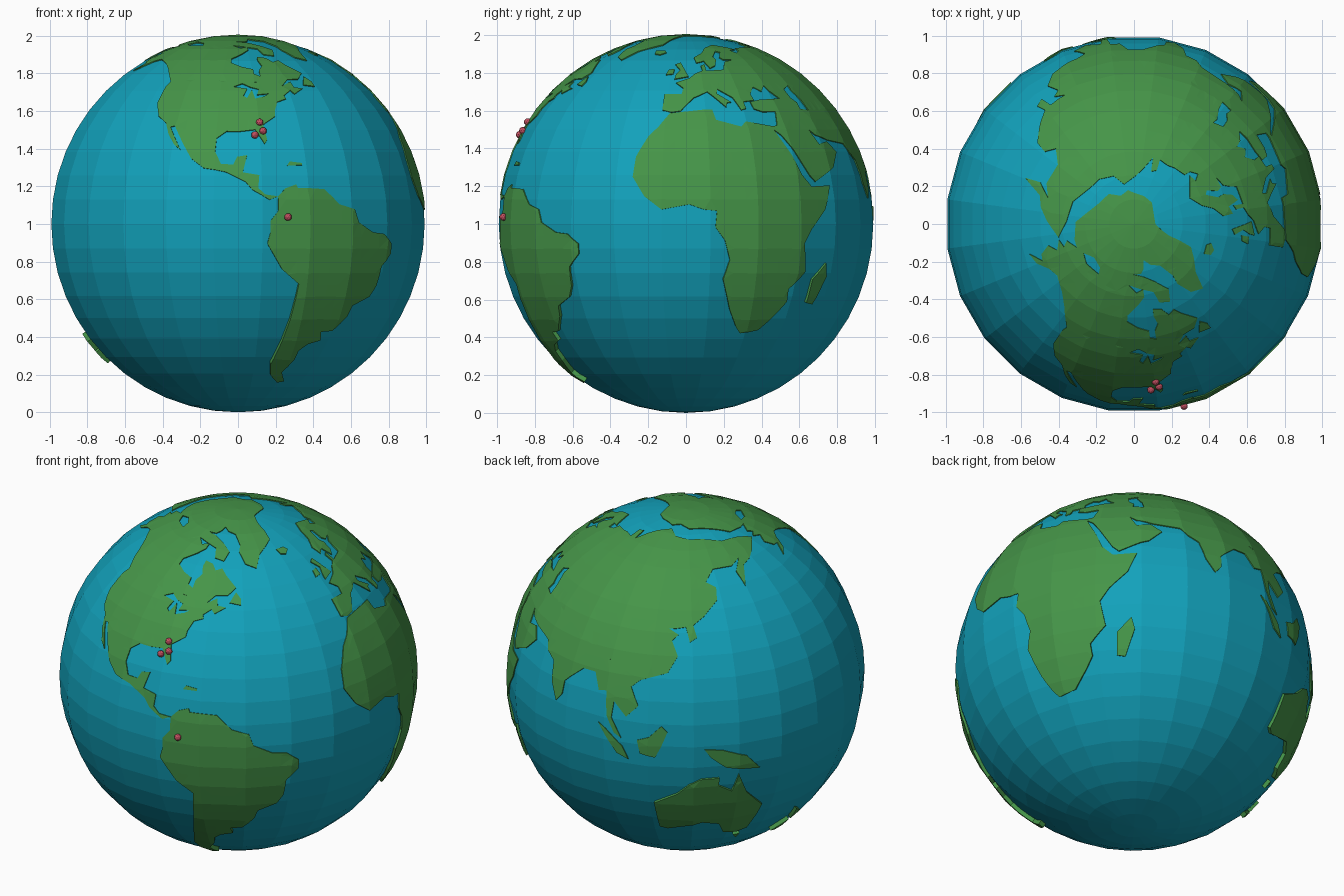
import bpy, bmesh
from math import radians, sin, cos
from mathutils import Vector, Matrix
from mathutils.bvhtree import BVHTree
from mathutils.geometry import delaunay_2d_cdt

CENTRE = (0, 0, 1)


def material(name, colour):
    m = bpy.data.materials.new(name)
    m.diffuse_color = (*colour, 1)
    return m


SEA = material("sea_blue", (0.006, 0.36, 0.5))
LAND = material("land_green", (0.06, 0.3, 0.065))
PIN = material("pin_red", (0.55, 0.08, 0.12))


def add_object(name, bm, mat, location=CENTRE):
    me = bpy.data.meshes.new(name)
    bm.to_mesh(me)
    me.materials.append(mat)
    ob = bpy.data.objects.new(name, me)
    ob.location = location
    bpy.context.collection.objects.link(ob)


def ball(lon, lat):
    a, b = radians(lon), radians(lat)
    return Vector((cos(b) * cos(a), cos(b) * sin(a), sin(b)))


# Ocean: flat-faced ball, turned half a segment
sea = bmesh.new()
bmesh.ops.create_uvsphere(sea, u_segments=24, v_segments=24, radius=1,
                          matrix=Matrix.Rotation(radians(7.5), 4, 'Z'))
add_object("ocean", sea, SEA)
TREE = BVHTree.FromBMesh(sea)


def surface(d):
    hit = TREE.ray_cast(Vector(), (d + Vector((1e-4, 2e-4, 1.3e-4))).normalized())
    r = hit[3] if hit[3] else 0.99
    return d * (r + 0.006 + 0.024 * max(0, -d.z))


# Points on the ocean's facet lines, used inside the land plates
GRID = [ball(0, 90)]
for i in range(-16, 24):
    lat = i * 3.75
    step = 3.75 if abs(lat) < 60 else 7.5 if abs(lat) < 80 else 15
    GRID += [ball(7.5 + k * step, lat) for k in range(int(360 / step))]


def dense(pts, step=0.04):
    """Closed outline in longitude/latitude, refined along the ball."""
    vs = [ball(*p) for p in pts]
    out = []
    for a, b in zip(vs, vs[1:] + vs[:1]):
        n = max(1, int((b - a).length / step))
        out += [a.lerp(b, k / n).normalized() for k in range(n)]
    return out


def land(name, outline, *holes):
    loops = [dense(o) for o in (outline,) + holes]
    c = sum(loops[0], Vector()).normalized()
    e1 = c.orthogonal().normalized()
    e2 = c.cross(e1)
    flat = lambda p: Vector((p.dot(e1), p.dot(e2))) / (1 + p.dot(c))
    pts, edges = [], []
    for loop in loops:
        s, n = len(pts), len(loop)
        pts += [flat(p) for p in loop]
        edges += [(s + k, s + (k + 1) % n) for k in range(n)]
    segs = [(*pts[a], *pts[b]) for a, b in edges]

    def inside(x, y):
        odd = False
        for ax, ay, bx, by in segs:
            if (ay > y) != (by > y) and x < ax + (y - ay) * (bx - ax) / (by - ay):
                odd = not odd
        return odd

    reach = min(p.dot(c) for p in loops[0])
    pts += [q for q in (flat(p) for p in GRID if p.dot(c) > reach) if inside(*q)]
    res = delaunay_2d_cdt(pts, edges, [], 0, 1e-6)
    bm = bmesh.new()
    vs = []
    for u, v in res[0]:
        s = u * u + v * v
        vs.append(bm.verts.new((e1 * 2 * u + e2 * 2 * v + c * (1 - s)) / (1 + s) * 0.96))
    for f in res[2]:
        m = sum((res[0][k] for k in f), Vector((0, 0))) / len(f)
        if inside(*m):
            bm.faces.new([vs[k] for k in f])
    ext = bmesh.ops.extrude_face_region(bm, geom=bm.faces[:])
    for v in ext["geom"]:
        if isinstance(v, bmesh.types.BMVert):
            v.co = surface(v.co.normalized())
    bmesh.ops.delete(bm, geom=[v for v in bm.verts if not v.link_faces], context='VERTS')
    add_object(name, bm, LAND)


# Americas
land("north_america_north", [
    (-168, 66), (-162, 67), (-166, 68.5), (-157, 71), (-150, 70.5), (-135, 69), (-125, 70), (-115, 69),
    (-105, 68.5), (-95, 71), (-88, 68.5), (-82, 69.5), (-82, 67), (-87, 64.5), (-94, 61), (-94, 58.7),
    (-88, 56.5), (-82, 55), (-82, 52.5), (-79, 51.5), (-79, 54.5), (-76.5, 57), (-78, 60), (-77.5, 62.4),
    (-72, 61.5), (-69, 59), (-65, 60), (-62, 57.5), (-56, 53), (-60, 50.3), (-66, 50), (-70, 47),
    (-80, 48.5), (-95, 49), (-123, 49), (-130, 55), (-137, 58.5), (-146, 60.7), (-152, 59.5),
    (-158, 56.2), (-164, 54.7), (-158, 58.5), (-162, 59), (-166, 62), (-161, 64.5)])
land("north_america_south", [
    (-123, 49), (-95, 49), (-80, 48.5), (-70, 47), (-65, 49), (-64.5, 46.5), (-60.5, 46), (-65.5, 43.6),
    (-67, 45), (-70.5, 43), (-70, 41.7), (-74, 40.5), (-75.8, 37), (-76, 35), (-81, 31.8), (-80, 26.5),
    (-81, 25.2), (-82.7, 28), (-84, 30), (-89.5, 29.5), (-94, 29.5), (-97.3, 27), (-97.5, 22.5),
    (-95.5, 18.6), (-91.5, 18.5), (-90.3, 21), (-87, 21.5), (-88.5, 16), (-83.3, 15), (-83.7, 11),
    (-81.5, 9), (-77.5, 8.5), (-80.3, 7.4), (-85.5, 10.5), (-87.6, 13), (-94, 16.1), (-101, 17.3),
    (-105.5, 20.5), (-109, 25.5), (-113, 31.3), (-114.7, 31), (-109.5, 23.2), (-112, 25),
    (-114.8, 28.5), (-117, 32.5), (-121, 35), (-124, 40), (-124, 47)],
    [(-92, 46.8), (-88, 48.3), (-84.5, 46.5), (-81, 45.5), (-82, 43.2), (-77, 43.8), (-79, 42.7),
     (-83, 41.6), (-84, 45.3), (-86.3, 42), (-87.7, 43), (-86, 45.8)])
land("polar_land", [
    (-150, 70.5), (-165, 71), (178, 72), (165, 75.5), (150, 77.5), (130, 78), (115, 80.5), (100, 79.5),
    (90, 80.5), (70, 81), (50, 81.5), (20, 83.5), (0, 83.5), (-12, 81.5), (-18, 79), (-20, 75),
    (-22, 71), (-30, 68.5), (-38, 65.5), (-43, 60), (-50, 62), (-54, 67), (-53, 70), (-58, 75),
    (-68, 76.5), (-75, 78.5), (-78, 76), (-82, 74.5), (-92, 74.5), (-80, 73.5), (-70, 71), (-62, 67),
    (-65, 63), (-72, 64), (-74, 68), (-85, 69.8), (-95, 71), (-105, 68.5), (-115, 69), (-125, 70),
    (-135, 69)],
    [(-125, 71), (-140, 70.8), (-150, 72), (-140, 74), (-128, 73)])
land("south_america", [
    (-77.5, 8.5), (-75, 11), (-71.5, 12.2), (-71, 11), (-68, 11), (-62, 10.7), (-57, 6), (-51.5, 4.5),
    (-50, 0.5), (-44, -2.5), (-39, -3), (-35, -6), (-35, -9), (-39, -13), (-39.5, -19), (-41.5, -22.5),
    (-48, -25.5), (-49, -29), (-53.5, -34), (-58, -34.5), (-57, -37.5), (-62, -39), (-65, -41.5),
    (-65.5, -45), (-69, -50.5), (-65.5, -54.8), (-69, -55.5), (-74, -52), (-75.5, -47), (-73.5, -40),
    (-71.5, -30), (-70.2, -18.5), (-76, -14), (-81, -6), (-80, -2.5), (-80, 1), (-77.5, 4)])

# Africa
land("africa", [
    (-6, 35.8), (10, 37.2), (11, 33.5), (20, 31), (22, 32.8), (32.5, 31.2), (32.5, 30), (34, 27), (37, 21),
    (39.5, 15), (43, 11.5), (51, 11.8), (48, 4.5), (42, -1.5), (39, -6), (40.6, -14.5), (35, -20),
    (35.4, -24), (32.5, -28), (27, -33.7), (20, -34.8), (18, -32.5), (15, -27), (11.8, -17),
    (13.7, -11), (12, -5), (9, -1), (9.5, 4), (5.5, 4.4), (1, 6), (-7.5, 4.4), (-13, 8.5),
    (-17, 14.5), (-16.5, 21), (-13, 27.8), (-9.7, 31)])

# Europe and Asia, meeting along shared borders
land("europe", [
    (-9, 37), (-5.5, 36.2), (-2, 36.8), (0, 39), (3.2, 42), (6, 43), (9, 44.3), (12.3, 41.7), (15.8, 38.2),
    (16.5, 40), (18.3, 40.2), (13, 43.7), (13.7, 45.5), (19.4, 42), (21.5, 37), (23.5, 37.5),
    (23.5, 40.3), (28.5, 41), (28, 43.5), (31, 46.5), (34, 44.5), (37, 47), (38, 44.5), (41.5, 41.7),
    (48, 42), (47.5, 45.5), (52, 47), (60, 47), (60, 69), (54, 68.5), (44, 68), (43, 66), (38, 64.5),
    (35, 66.5), (41, 67), (30, 70), (25, 71), (15, 68), (11, 64.5), (5, 61.5), (6, 58.2),
    (10.5, 59.3), (13, 55.5), (16.5, 57), (18.5, 60), (17.5, 62), (22, 65.7), (25, 65), (21.5, 61.5),
    (23, 60), (30, 60), (23.5, 59), (21.5, 57), (20, 54.6), (10.5, 54), (10.5, 57.5), (8.2, 56.8),
    (8.5, 54), (4.5, 52.5), (1.7, 50.5), (-1.5, 49.5), (-4.6, 48.4), (-1.2, 46), (-1.8, 43.5),
    (-9, 43.3)])
land("asia_north", [
    (60, 69), (68, 68.5), (67, 72), (72, 73), (74, 68.5), (80, 72.5), (87, 75), (104, 77.5), (113, 74),
    (128, 72.5), (140, 72.5), (160, 69.8), (178, 69), (-170, 66), (178, 62.5), (170, 60), (163, 58.5),
    (157, 51.2), (156, 57), (163, 61.5), (155, 59.3), (142, 59.3), (136, 54.8), (141, 52.5),
    (140, 48), (133, 43), (128, 40), (129.4, 36), (126.5, 34.5), (125, 39.5), (121, 39), (118, 39),
    (122, 37), (119.5, 35), (122, 30), (118.5, 24.5), (109, 21.5), (98, 26), (80, 32), (62, 37),
    (54, 37), (53.5, 41), (51.5, 45), (52, 47), (60, 47)])
land("asia_south", [
    (41.5, 41.7), (48, 42), (50, 40), (49.5, 37.5), (54, 37), (62, 37), (80, 32), (98, 26), (109, 21.5),
    (106, 19), (109, 13), (105, 9), (100.5, 13.5), (100, 8), (103.5, 1.5), (101, 3), (98.3, 8.5),
    (97.5, 16.5), (94.5, 16), (92, 21.5), (87, 21.5), (80.3, 15.5), (80, 11), (77.5, 8), (74.5, 13),
    (72.8, 20), (69, 22), (66.5, 25.2), (57, 26.5), (51, 28), (48.5, 30), (51, 25), (56, 26),
    (59.8, 22.5), (55, 17.5), (45, 13), (42.8, 15), (39, 21.5), (35, 28), (32.5, 30), (32.5, 31.2),
    (34.5, 31.5), (36, 36.5), (30.5, 36.5), (27, 37.5), (26.5, 40.3), (31, 41.2), (36, 41.3)])

# Australia and the islands
land("australia", [
    (114, -22), (122, -18), (126, -14), (130, -12), (136, -12), (136, -15), (140.5, -17.5), (142.5, -11),
    (146, -19), (153, -26), (150, -37.5), (146, -39), (140, -38), (137.5, -33), (131, -31.5),
    (124, -33.5), (118, -35), (115, -34)])
land("tasmania", [(145, -41), (148, -41), (147, -43.5)])
land("new_zealand_north", [(173, -35), (178, -38), (175, -41.5), (174, -39)])
land("new_zealand_south", [(173, -40.7), (174, -42), (170, -46.5), (167, -46)])
land("new_guinea", [(131, -1), (137, -1.7), (145, -4.5), (150, -10), (143, -9), (138, -8), (133, -4)])
land("borneo", [(109, 1.5), (113, 3), (117, 7), (119, 5), (117, 0), (115, -4), (110, -3)])
land("sumatra", [(95.5, 5.5), (98, 4), (104, -1.5), (106, -5.8), (102, -4)])
land("madagascar", [(49.2, -12), (50.3, -16), (47, -25), (44, -24.5), (44.3, -17)])
land("britain", [(-5.5, 50), (1.3, 51.3), (0, 53.5), (-3, 58.5), (-6, 57.5), (-3, 54.5), (-5, 52)])
land("ireland", [(-10, 52), (-6.3, 52.3), (-6, 55), (-9, 54.5)])
land("iceland", [(-22, 64), (-18, 63.5), (-14, 65), (-16, 66.4), (-23, 66.2)])
land("newfoundland", [(-59, 47.7), (-53.5, 46.8), (-53.5, 49), (-56, 51.4)])
land("caribbean_island", [(-74, 18.2), (-69, 18.2), (-69, 18.9), (-73, 19.5)])

# Red marker balls
for i, (x, z) in enumerate([(0.115, 0.54), (0.133, 0.494), (0.09, 0.473), (0.266, 0.037)]):
    bm = bmesh.new()
    bmesh.ops.create_icosphere(bm, subdivisions=2, radius=0.02)
    y = -(1.004 ** 2 - x * x - z * z) ** 0.5
    add_object(f"marker_{i + 1}", bm, PIN, (x, y, 1 + z))
